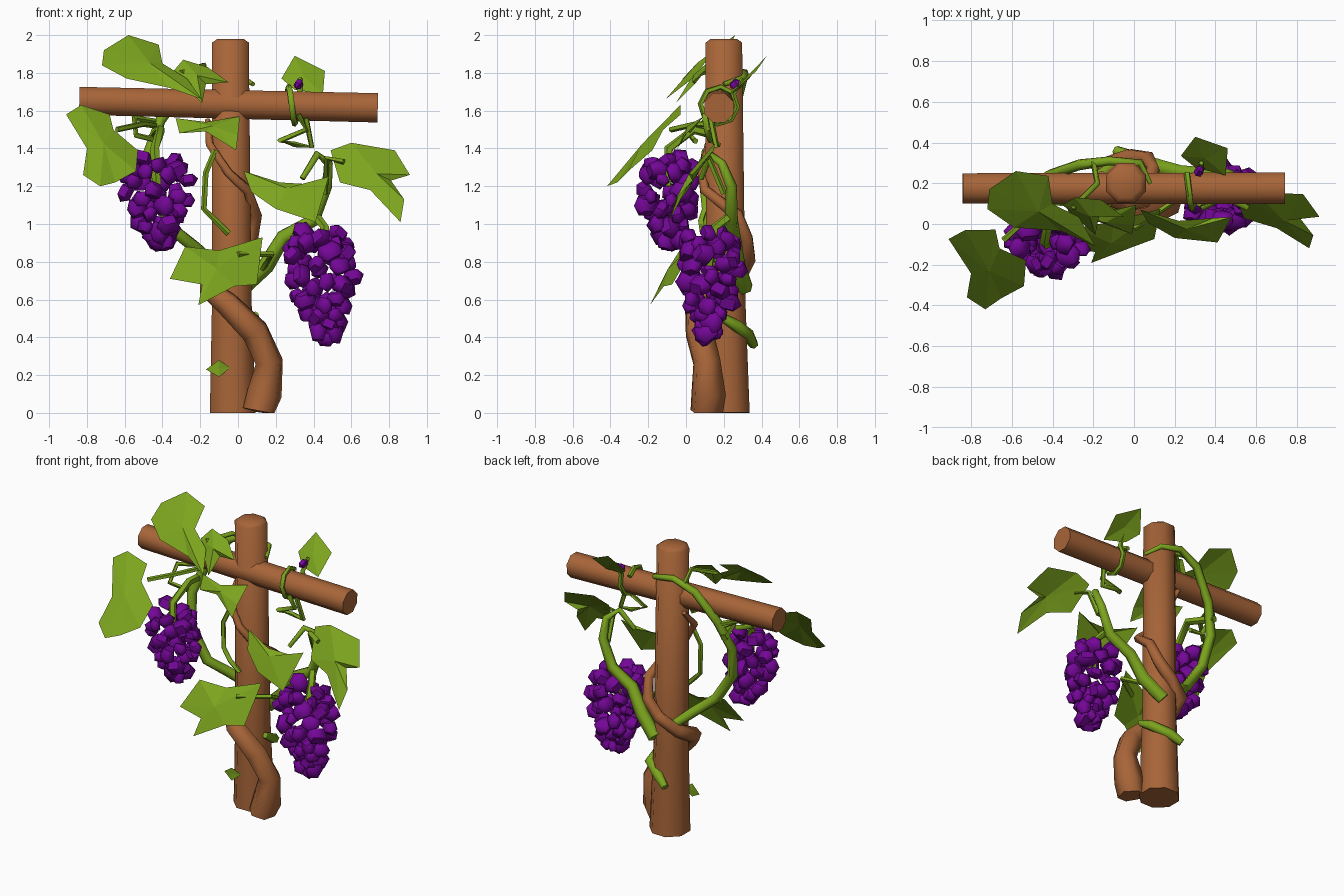
import bpy, bmesh, math, random
from mathutils import Vector, Matrix, Euler

random.seed(4)


def material(name, rgb):
    m = bpy.data.materials.new(name)
    m.diffuse_color = (*rgb, 1)
    return m


WOOD = material("brown wood", (0.39, 0.13, 0.04))
GREEN = material("leaf green", (0.2, 0.37, 0.013))
PURPLE = material("grape purple", (0.175, 0.002, 0.31))


def from_bmesh(name, bm, mat, smooth_angle=None):
    me = bpy.data.meshes.new(name)
    bm.to_mesh(me)
    bm.free()
    me.materials.append(mat)
    ob = bpy.data.objects.new(name, me)
    bpy.context.collection.objects.link(ob)
    if smooth_angle:
        bpy.context.view_layer.objects.active = ob
        ob.select_set(True)
        bpy.ops.object.shade_smooth_by_angle(angle=math.radians(smooth_angle))
        ob.select_set(False)
    return ob


def tube(name, pts, mat, sides=6):
    """Straight-segment tube through (x, y, z, radius) points, capped."""
    bm = bmesh.new()
    P = [Vector(p[:3]) for p in pts]
    rings, side = [], None
    for i, p in enumerate(P):
        t = (P[min(i + 1, len(P) - 1)] - P[max(i - 1, 0)]).normalized()
        if side is None:
            side = t.orthogonal()
        side = (side - t * side.dot(t)).normalized()
        up = t.cross(side)
        ring = []
        for k in range(sides):
            a = 2 * math.pi * (k + 0.5) / sides
            co = p + (side * math.cos(a) + up * math.sin(a)) * pts[i][3]
            co.z = max(co.z, 0)
            ring.append(bm.verts.new(co))
        rings.append(ring)
    for r0, r1 in zip(rings, rings[1:]):
        for k in range(sides):
            j = (k + 1) % sides
            bm.faces.new((r0[k], r0[j], r1[j], r1[k]))
    bm.faces.new(rings[0][::-1])
    bm.faces.new(rings[-1])
    bmesh.ops.recalc_face_normals(bm, faces=bm.faces)
    from_bmesh(name, bm, mat, 68)


def leaf(name, y, slope, outline, lean=0.0, bulge=0.03):
    """Leaf from its front outline (x, z), tilted so that y grows with height."""
    n = len(outline)
    cx = sum(p[0] for p in outline) / n
    cz = sum(p[1] for p in outline) / n
    normal = Vector((lean, -1, slope)).normalized()
    bm = bmesh.new()
    mid = bm.verts.new(Vector((cx, y, cz)) + normal * bulge)
    rim = []
    for i, (x, z) in enumerate(outline):
        wave = -0.012 if i % 2 else 0.008
        rim.append(bm.verts.new((x, y + slope * (z - cz) + lean * (x - cx) + wave, z)))
    for i in range(n):
        bm.faces.new((mid, rim[(i + 1) % n], rim[i]))
    bm.normal_update()
    if sum((f.normal * f.calc_area() for f in bm.faces), Vector()).dot(normal) < 0:
        bmesh.ops.reverse_faces(bm, faces=bm.faces)
    from_bmesh(name, bm, GREEN)


def grape(bm, pos, r):
    rot = Euler([random.uniform(0, 6) for _ in range(3)]).to_matrix().to_4x4()
    size = Matrix.Diagonal((r, r * 0.85, r * 1.15, 1))
    bmesh.ops.create_uvsphere(bm, u_segments=5, v_segments=3, radius=1,
                              matrix=Matrix.Translation(pos) @ rot @ size)


def cluster(name, top, bottom, width, count):
    """Bunch of coarse grapes spiralling around a tapering axis."""
    bm = bmesh.new()
    top, bottom = Vector(top), Vector(bottom)
    for i in range(count):
        t = ((i + 0.5) / count) ** 1.1
        r = width * (0.62 + 1.5 * t if t < 0.25 else 1.0 - 0.85 * ((t - 0.25) / 0.75) ** 1.5)
        r *= random.uniform(0.75, 1.05)
        a = i * 2.4
        pos = top.lerp(bottom, t) + Vector((math.cos(a) * r, math.sin(a) * r * 0.85,
                                            random.uniform(-0.02, 0.02)))
        grape(bm, pos, random.uniform(0.045, 0.066))
    from_bmesh(name, bm, PURPLE, 50)


# Wooden support
tube("post", [(-0.027, 0.215, 0, 0.132), (-0.033, 0.21, 0.6, 0.113),
              (-0.04, 0.2, 1.96, 0.105), (-0.04, 0.2, 1.98, 0.075)], WOOD, 8)
tube("crossbeam", [(-0.84, 0.175, 1.652, 0.08), (0.74, 0.175, 1.615, 0.084)], WOOD, 8)

# Woody vine trunk spiralling around the post
tube("vine_trunk", [
    (0.11, 0.11, 0, 0.09), (0.14, 0.12, 0.1, 0.095), (0.165, 0.11, 0.27, 0.075),
    (0.09, 0.07, 0.43, 0.075), (-0.06, 0.055, 0.58, 0.065), (-0.16, 0.14, 0.66, 0.05),
    (-0.14, 0.29, 0.74, 0.045), (-0.02, 0.33, 0.82, 0.042), (0.07, 0.32, 0.92, 0.038),
    (0.095, 0.27, 1.05, 0.033), (0.05, 0.1, 1.18, 0.028), (-0.05, 0.085, 1.27, 0.025),
    (-0.15, 0.12, 1.42, 0.022), (-0.16, 0.25, 1.55, 0.015)], WOOD)

# Green branches
tube("right_branch", [
    (0.02, 0.31, 0.66, 0.045), (0.15, 0.27, 0.78, 0.045), (0.24, 0.25, 0.93, 0.04),
    (0.4, 0.24, 1.02, 0.036), (0.47, 0.24, 1.2, 0.03), (0.48, 0.19, 1.32, 0.024),
    (0.42, 0.13, 1.37, 0.02), (0.34, 0.08, 1.24, 0.015)], GREEN)
tube("left_branch", [
    (-0.08, 0.3, 0.75, 0.03), (-0.22, 0.2, 0.87, 0.035), (-0.32, 0.12, 0.95, 0.035),
    (-0.45, 0.13, 1.15, 0.034), (-0.48, 0.18, 1.36, 0.032), (-0.41, 0.24, 1.55, 0.03),
    (-0.27, 0.29, 1.74, 0.028), (-0.12, 0.31, 1.8, 0.022), (0.03, 0.3, 1.77, 0.018),
    (0.08, 0.2, 1.74, 0.012)], GREEN)
tube("low_shoot", [(0.09, 0.17, 0.52, 0.02), (0.09, 0.27, 0.46, 0.032),
                   (-0.02, 0.33, 0.41, 0.035), (-0.09, 0.36, 0.36, 0.025)], GREEN)

# Bunch stalks, leaf stalks and tendrils
STALKS = {
    "right_bunch_stalk": [(0.42, 0.22, 1.03), (0.46, 0.15, 0.98), (0.44, 0.12, 0.78)],
    "left_bunch_stalk": [(-0.46, 0.24, 1.45), (-0.41, 0.04, 1.5), (-0.44, -0.09, 1.4), (-0.43, -0.1, 1.2)],
    "far_left_leaf_stalk": [(-0.43, 0.24, 1.52), (-0.5, 0.05, 1.53), (-0.64, -0.08, 1.5)],
    "far_right_leaf_stalk": [(0.46, 0.2, 1.16), (0.47, 0.12, 1.35), (0.56, 0.08, 1.33)],
    "centre_leaf_stalk": [(0.13, 0.25, 0.76), (0.18, 0.1, 0.84), (0.0, -0.02, 0.84)],
    "top_left_leaf_stalk": [(-0.2, 0.31, 1.77), (-0.18, 0.2, 1.84), (-0.3, 0.08, 1.8)],
    "left_tendril": [(-0.42, 0.25, 1.54), (-0.55, 0.12, 1.56), (-0.54, 0.02, 1.47), (-0.42, 0.05, 1.44)],
    "post_tendril": [(-0.12, 0.1, 1.39), (-0.17, 0.08, 1.27), (-0.18, 0.1, 1.08),
                     (-0.12, 0.08, 1.02), (-0.05, 0.09, 0.95)],
    "hanging_tendril": [(0.32, 0.1, 1.58), (0.36, 0.11, 1.5), (0.22, 0.13, 1.44),
                        (0.3, 0.17, 1.42), (0.39, 0.16, 1.41), (0.36, 0.13, 1.56)],
}
for stalk, pts in STALKS.items():
    r = 0.025 if "bunch" in stalk else 0.016
    tube(stalk, [(*p, r) for p in pts], GREEN, 5)
# Tendril coil around the crossbeam, ending at the small upper leaf
coil = [(0.26 + 0.008 * i, 0.175 + 0.098 * math.cos(a), 1.628 + 0.098 * math.sin(a), 0.016)
        for i, a in enumerate(0.7 + k * math.pi / 4 for k in range(9))]
tube("beam_tendril", coil + [(0.33, 0.3, 1.77, 0.012)], GREEN, 5)

# Leaves
leaf("top_left_leaf", 0.08, 1.2, [
    (-.71, 1.92), (-.58, 2.0), (-.42, 1.95), (-.4, 1.85), (-.27, 1.77),
    (-.19, 1.66), (-.36, 1.72), (-.59, 1.77), (-.72, 1.84)], lean=0.1)
leaf("beam_top_leaf", 0.06, 0.8, [
    (-.35, 1.8), (-.29, 1.87), (-.16, 1.83), (-.05, 1.75), (-.17, 1.74), (-.19, 1.64), (-.3, 1.74)])
leaf("far_left_leaf", -0.21, 0.95, [
    (-.91, 1.58), (-.83, 1.63), (-.68, 1.58), (-.66, 1.5), (-.53, 1.39), (-.54, 1.28),
    (-.65, 1.22), (-.73, 1.2), (-.82, 1.26), (-.8, 1.4)], lean=0.2)
leaf("centre_leaf", -0.07, 0.65, [
    (-.36, .71), (-.28, .88), (-.1, .86), (.13, .93), (.1, .68), (-.02, .67), (-.21, .57), (-.19, .68)], lean=0.15)
leaf("inner_right_leaf", 0.0, 0.6, [
    (.03, 1.28), (.22, 1.22), (.39, 1.21), (.48, 1.25), (.41, 1.01), (.2, 1.08), (.07, 1.17)])
leaf("far_right_leaf", 0.04, 0.7, [
    (.49, 1.39), (.6, 1.43), (.83, 1.39), (.91, 1.26), (.81, 1.23), (.88, 1.13),
    (.86, 1.01), (.7, 1.18), (.54, 1.22)])
leaf("under_beam_leaf", 0.03, 0.8, [
    (-.33, 1.56), (-.17, 1.54), (.01, 1.57), (0, 1.47), (-.01, 1.39), (-.17, 1.49), (-.31, 1.48)])
leaf("top_right_leaf", 0.33, 0.95, [(.23, 1.77), (.3, 1.89), (.46, 1.81), (.45, 1.69), (.3, 1.71)], bulge=0.01)
leaf("low_bud_leaf", 0.085, 0.0, [(-.17, .23), (-.1, .28), (-.04, .24), (-.1, .19)], bulge=0.01)

# Grape bunches and one stray grape
cluster("left_grapes", (-0.43, -0.1, 1.35), (-0.42, -0.08, 0.88), 0.175, 42)
cluster("right_grapes", (0.42, 0.12, 0.95), (0.47, 0.12, 0.39), 0.18, 50)
bm = bmesh.new()
grape(bm, Vector((0.32, 0.26, 1.74)), 0.03)
from_bmesh("stray_grape", bm, PURPLE)
